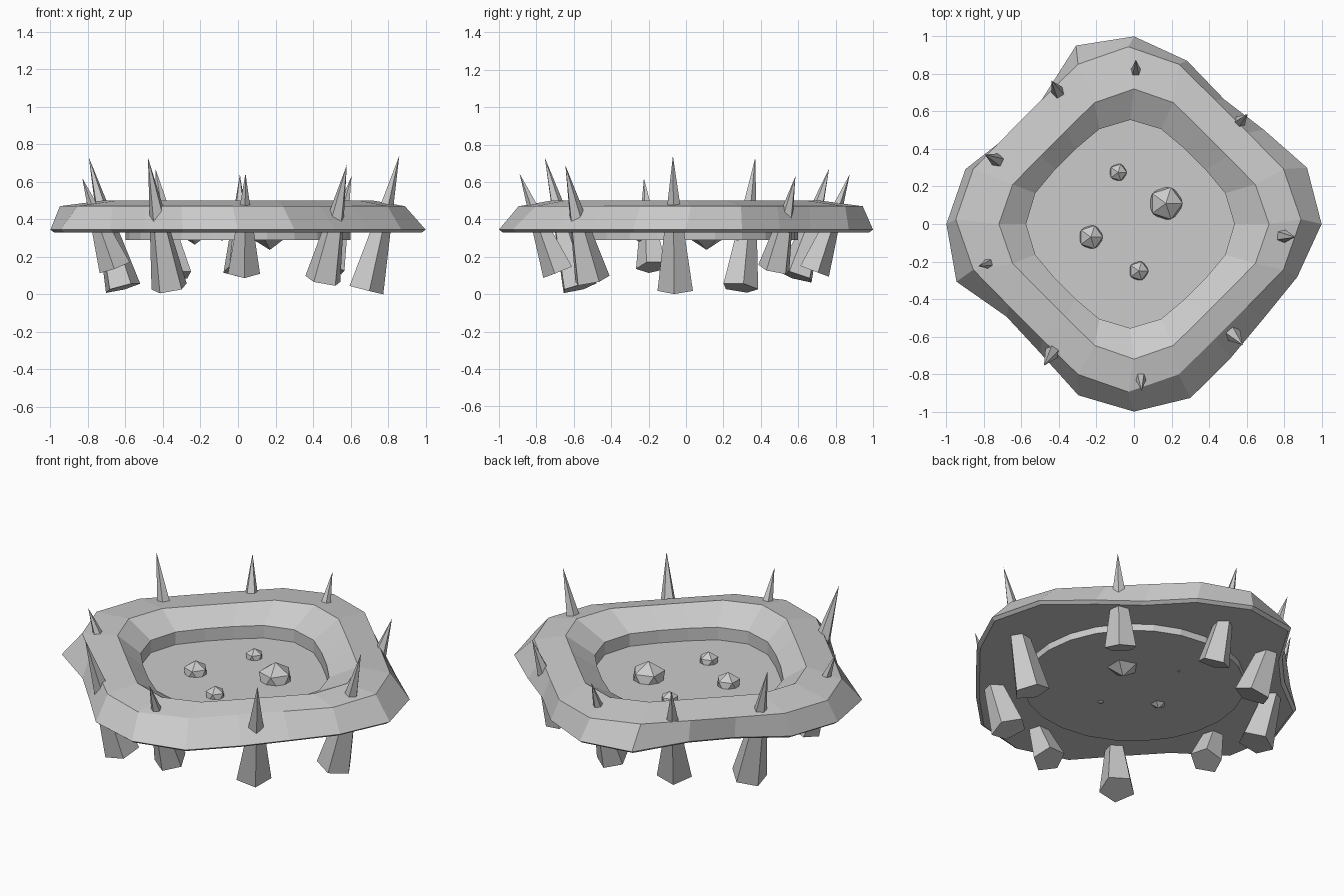
import bpy, bmesh, math
from mathutils import Vector, Matrix

if "Cube" in bpy.data.objects:
    bpy.data.objects.remove(bpy.data.objects["Cube"])

N = 20  # segments around the rim


def make_object(name, bm):
    bmesh.ops.recalc_face_normals(bm, faces=bm.faces)
    mesh = bpy.data.meshes.new(name)
    bm.to_mesh(mesh)
    bm.free()
    obj = bpy.data.objects.new(name, mesh)
    bpy.context.collection.objects.link(obj)
    return obj


def diamond(angle, pinch=0.16):
    """Rounded diamond outline factor."""
    return 1 - pinch * math.sin(2 * angle) ** 2


# Irregular outer edge radii, every 18 degrees from +x
outer = [1.0, .97, .855, .82, .915, 1.0, 1.0, .825, .815, .945,
         1.0, .995, .84, .85, .96, 1.0, .975, .88, .855, .915]

# Rocky rim: closed cross-section swept around the basin
bm = bmesh.new()
loops = []
for i in range(N):
    a = 2 * math.pi * i / N
    d = Vector((math.cos(a), math.sin(a), 0))
    up = lambda z: Vector((0, 0, z))
    inner = 0.555 * diamond(a, 0.12)
    pts = [
        d * outer[i] + up(.345),
        d * 0.92 * diamond(a) + Vector((-.03, .025, .47)),
        d * 0.72 * diamond(a) + up(.50),
        d * inner + Vector((-.02, 0, .41)),
        d * inner + Vector((-.02, 0, .33)),
        d * (outer[i] - .02) + up(.33),
    ]
    loops.append([bm.verts.new(p) for p in pts])
for i in range(N):
    p, q = loops[i], loops[(i + 1) % N]
    for k in range(6):
        m = (k + 1) % 6
        bm.faces.new((p[k], q[k], q[m], p[m]))
make_object("rock_rim", bm)

# Basin floor disc
bm = bmesh.new()
bmesh.ops.create_cone(bm, cap_ends=True, segments=24, radius1=.6, radius2=.6,
                      depth=.045, matrix=Matrix.Translation((0, 0, .3125)))
make_object("basin_floor", bm)

# Leaning five-sided spikes piercing the rim (tip positions)
tips = [(.86, -.07, .74), (.605, .585, .63), (.01, .875, .64),
        (-.44, .765, .67), (-.795, .37, .73), (-.83, -.225, .62),
        (-.48, -.755, .73), (.04, -.89, .645), (.58, -.645, .69)]
for n, t in enumerate(tips):
    tip = Vector(t)
    radial = Vector((tip.x, tip.y, 0)).normalized()
    base = radial * .68 + Vector((0, 0, .765 - tip.z))
    axis = tip - base
    length = axis.length
    z = axis.normalized()
    y = z.cross(radial).normalized()
    x = y.cross(z)
    rot = Matrix((x, y, z)).transposed().to_4x4()
    radius = .1 if length > .6 else .09
    bm = bmesh.new()
    rim = [bm.verts.new((radius * math.cos(2 * math.pi * k / 5),
                         radius * math.sin(2 * math.pi * k / 5), 0)) for k in range(5)]
    top = bm.verts.new((0, 0, length))
    bm.faces.new(rim)
    for k in range(5):
        bm.faces.new((rim[k], rim[(k + 1) % 5], top))
    bm.transform(Matrix.Translation(base) @ rot)
    make_object(f"spike_{n + 1}", bm)

# Bubbles: icosahedra half sunk in the floor
for n, (x, y, r) in enumerate([(.17, .11, .1), (-.23, -.07, .072),
                               (-.085, .275, .052), (.025, -.25, .058)]):
    bm = bmesh.new()
    bmesh.ops.create_icosphere(bm, subdivisions=1, radius=r,
                               matrix=Matrix.Translation((x, y, .337)))
    make_object(f"bubble_{n + 1}", bm)
